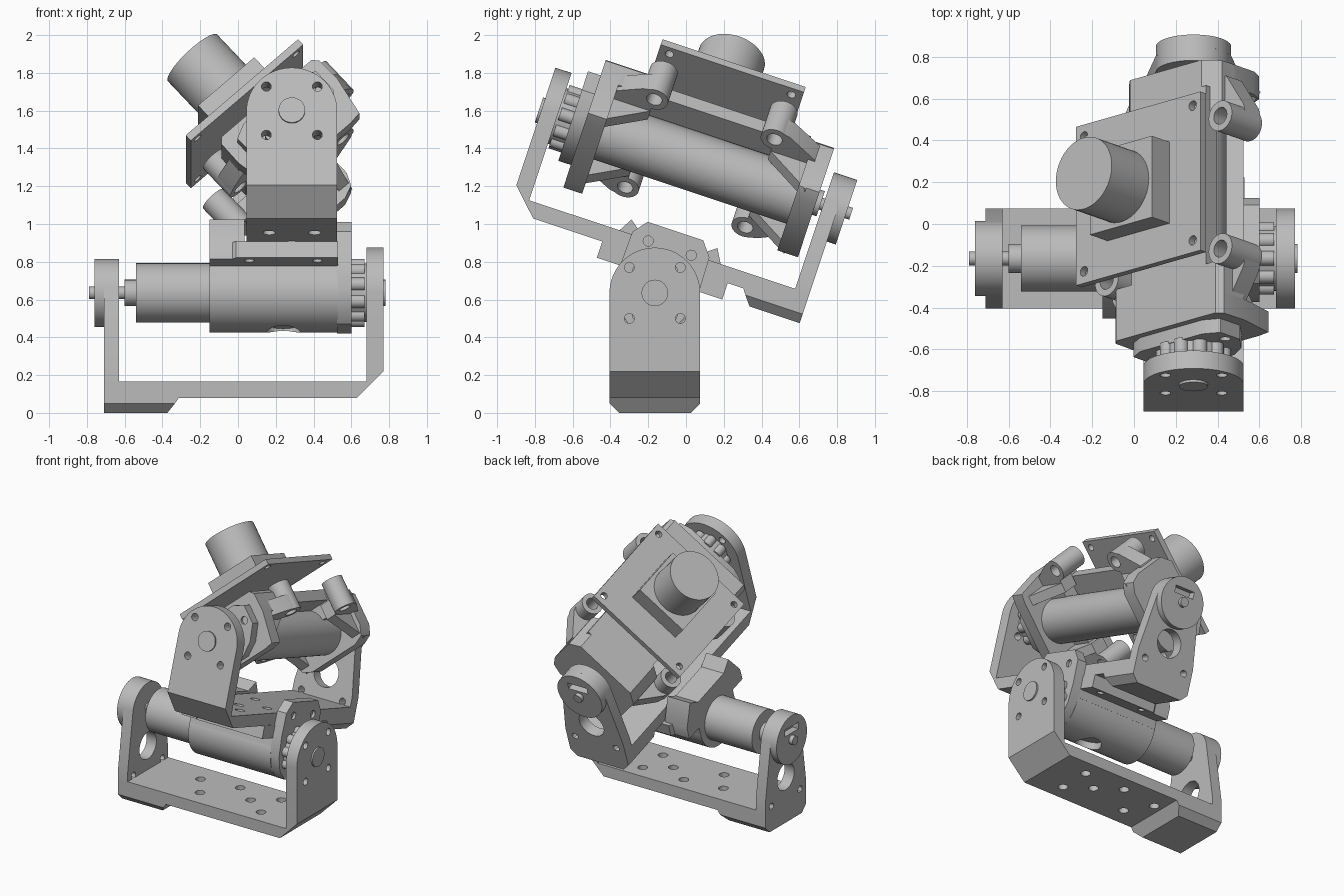
import bpy, bmesh
from math import sin, cos, pi, radians
from mathutils import Matrix, Vector

if bpy.data.objects.get("Cube"):
    bpy.data.objects.remove(bpy.data.objects["Cube"])

grey = bpy.data.materials.new("plain_grey")
grey.use_nodes = True
COLOUR = (0.5, 0.5, 0.5, 1)
grey.diffuse_color = COLOUR
grey.node_tree.nodes["Principled BSDF"].inputs["Base Color"].default_value = COLOUR


# Joint frame: s runs along the axis, e sideways, n upward
def frame(origin, s, n):
    s, n = Vector(s).normalized(), Vector(n).normalized()
    e = n.cross(s)
    return Matrix.Translation(origin) @ Matrix((s, e, n)).transposed().to_4x4()


def place(axis, p, a):
    return {"s": (a, p[0], p[1]), "e": (p[0], a, p[1]), "n": (p[0], p[1], a)}[axis]


def circle(r, c=(0, 0), n=48, start=0, end=2 * pi):
    steps = n if end - start > 6 else n + 1
    return [(c[0] + r * cos(start + (end - start) * i / n),
             c[1] + r * sin(start + (end - start) * i / n)) for i in range(steps)]


def mirror(pts):
    return pts + [(-x, y) for x, y in reversed(pts)]


def add_prism(bm, axis, pts, a, b):
    lo = [bm.verts.new(place(axis, p, a)) for p in pts]
    hi = [bm.verts.new(place(axis, p, b)) for p in pts]
    faces = [bm.faces.new(lo), bm.faces.new(hi)]
    for i in range(len(pts)):
        j = (i + 1) % len(pts)
        faces.append(bm.faces.new((lo[i], lo[j], hi[j], hi[i])))
    bmesh.ops.recalc_face_normals(bm, faces=faces)


def make(name, M, solids):
    bm = bmesh.new()
    for solid in solids:
        add_prism(bm, *solid)
    mesh = bpy.data.meshes.new(name)
    bm.to_mesh(mesh)
    bm.free()
    ob = bpy.data.objects.new(name, mesh)
    ob.matrix_world = M
    bpy.context.collection.objects.link(ob)
    return ob


def part(name, M, axis, pts, a, b, holes=()):
    ob = make(name, M, [(axis, pts, a, b)])
    if holes:
        cutter = make("cutter", M, holes)
        cutter.hide_render = True
        mod = ob.modifiers.new("holes", "BOOLEAN")
        mod.object, mod.operation, mod.solver = cutter, "DIFFERENCE", "EXACT"
        bpy.context.view_layer.update()
        done = ob.evaluated_get(bpy.context.evaluated_depsgraph_get())
        mesh = bpy.data.meshes.new_from_object(done)
        ob.modifiers.clear()
        ob.data = mesh
        bpy.data.objects.remove(cutter)
    ob.data.materials.clear()
    ob.data.materials.append(grey)
    ob.data.shade_smooth()
    ob.data.set_sharp_from_angle(angle=radians(32))
    return ob


def rod(name, M, axis, r, a, b, c=(0, 0), holes=()):
    return part(name, M, axis, circle(r, c), a, b, holes)


def box(name, M, s, e, n):
    return part(name, M, "s", [(e[0], n[0]), (e[1], n[0]), (e[1], n[1]), (e[0], n[1])], *s)


# U-shaped bracket with a round drive leg and a tapered bearing leg
def bracket(name, M, length, foot):
    arc = circle(.24, n=32, start=0, end=pi)
    corners = [(x, y) for x in (-.135, .135) for y in (-.135, .135)]
    part(name + "_drive_leg", M, "s", [(-.24, -.415), (.24, -.415)] + arc, 0, .09,
         [("s", circle(.026, c, 16), -.1, .2) for c in corners])
    rod(name + "_drive_hub", M, "s", .07, -.012, .02)
    inner = length - .08
    plate = [(0, -.415), (.14, -.555), (length, -.555), (length, -.47), (.09, -.47), (.09, -.415)]
    spots = [(.38, -.12), (.38, .12), (.55, 0), (.72, -.12), (.9, .1), (1.02, -.08)]
    part(name + "_plate", M, "e", plate, -.24, .24,
         [("n", circle(.034, c, 16), -.7, -.3) for c in spots])
    taper = [(-.24, -.5), (.24, -.5), (.24, -.4)] + circle(.18, n=24, start=.2, end=pi - .2) + [(-.24, -.4)]
    part(name + "_bearing_leg", M, "s", taper, inner, length,
         [("s", circle(.1, (0, -.29)), inner - .1, length + .1)]
         + [("s", circle(.025, (x, -.45), 16), inner - .1, length + .1) for x in (-.17, .17)])
    rod(name + "_bearing_boss", M, "s", .18, length - .01, length + .05,
        holes=[("s", [(-.08, .05), (.08, .05), (.08, .1), (-.08, .1)], length, length + .2)])
    ob = part(name + "_foot", M, "s", mirror([(.24, -.55), (.24, -.585), (.19, -.635)]), foot, length)
    # Sloped start of the foot
    for v in ob.data.vertices:
        if v.co.x < foot + .01 and v.co.z < -.56:
            v.co.x += -.8 * (v.co.z + .555)


# Motor, shaft, toothed horn and screwed bearing cap on one axis
def drive(name, M, cap, screw, start, end, tip):
    rod(name + "_motor", M, "s", .158, start, end)
    rod(name + "_collar", M, "s", .07, end, end + .06)
    rod(name + "_shaft", M, "s", .033, end, tip)
    rod(name + "_horn", M, "s", .155, .08, .18)
    for i in range(10):
        a = 2 * pi * i / 10
        rod(f"{name}_horn_tooth", M, "s", .035, .1, .18, (.145 * cos(a), .145 * sin(a)))
    part(name + "_bearing_cap", M, "s", mirror(cap), .17, .245,
         [("s", circle(.027, (x, screw[1]), 16), .1, .19) for x in (-screw[0], screw[0])])


TILT, ROLL = radians(18.4), radians(42)
up = Vector((0, sin(TILT), cos(TILT)))
along = Vector((0, cos(TILT), -sin(TILT)))
base_at, top_at = (.77, -.165, .635), (.285, -.767, 1.6)
base = frame(base_at, (-1, 0, 0), (0, 0, 1))
lower = frame(base_at, (-1, 0, 0), up)
upper = frame(top_at, along, up)
rolled = frame(top_at, along, up * cos(ROLL) - Vector((sin(ROLL), 0, 0)))

bracket("base_bracket", base, 1.48, 1.08)
bracket("upper_bracket", upper, 1.654, 1.31)
tall_cap = [(.08, -.2), (.16, -.14), (.205, -.04), (.22, .1), (.215, .27), (.155, .345)]
wide_cap = [(.1, -.18), (.2, -.12), (.28, -.02), (.28, .12), (.2, .16)]
drive("lower", lower, tall_cap, (.12, .25), .24, 1.31, 1.56)
drive("upper", rolled, wide_cap, (.23, .03), .24, 1.5, 1.73)

# Lower motor housing with its mounting flange
rod("lower_housing", lower, "s", .21, .24, .92,
    holes=[("n", circle(.09, (.53, -.03)), -.4, -.16)])
box("lower_saddle", lower, (.24, .92), (-.21, .21), (.02, .17))
flange = [(.24, -.35), (.78, -.35), (.83, -.3), (.83, .3), (.78, .35), (.24, .35)]
part("lower_flange", lower, "n", flange, .08, .172,
     [("n", circle(.025, (s, e), 16), 0, .3) for s in (.35, .71) for e in (-.3, .3)])
part("lower_clamp", lower, "s", mirror([(.33, .08), (.33, .17), (.24, .33), (.16, .27)]), .735, .92)

# Cradle blocks at both ends of the upper motor
block = mirror([(.24, -.2), (.31, -.19), (.352, .03), (.348, .17), (.32, .2)])
part("front_cradle", rolled, "s", block, .24, .345)
part("front_cradle_top", rolled, "s", mirror([(.24, .02), (.352, .03), (.348, .17), (.32, .2)]), .3, .5)
block = mirror([(.2, -.2), (.27, -.17), (.3, -.1), (.3, .13), (.23, .2)])
part("rear_cradle", rolled, "s", block, 1.42, 1.535)
part("rear_cradle_top", rolled, "s", mirror([(.22, .02), (.3, .04), (.3, .13), (.23, .2)]), 1.24, 1.535)
box("cradle_spine", rolled, (.4, 1.4), (-.26, .22), (.12, .2))

# Standoff posts with arms reaching back to the cradle blocks
for side in (-1, 1):
    for s, root in ((.55, .3), (1.22, 1.46)):
        hole = ("n", circle(.042, (s, side * .366), 24), -.2, .4)
        rod("standoff", rolled, "n", .075, 0, .215, (s, side * .366), [hole])
        d = .075 if s > root else -.075
        arm = [(root, side * .2), (root, side * .31), (s - d, side * .42),
               (s, side * .44), (s + d * .6, side * .36), (s, side * .29), (s, side * .2)]
        part("standoff_arm", rolled, "n", arm, 0, .11, [hole])
        web = [(root, -.18), (root, .05), (s, .05), (s, 0)]
        part("standoff_web", rolled, "e", web, side * .2, side * .27)

# Camera board, mount and lens
mid = .89
board = [(mid + x * .4, y * .4) for x, y in ((-1, -1), (1, -1), (1, 1), (-1, 1))]
part("camera_board", rolled, "n", board, .355, .395,
     [("n", circle(.024, (mid + x, y), 16), .3, .5) for x in (-.34, .34) for y in (-.35, .35)])
box("lens_mount", rolled, (.67, 1.08), (-.2, .2), (.39, .52))
rod("lens", rolled, "n", .18, .5, .785, (.87, 0))
